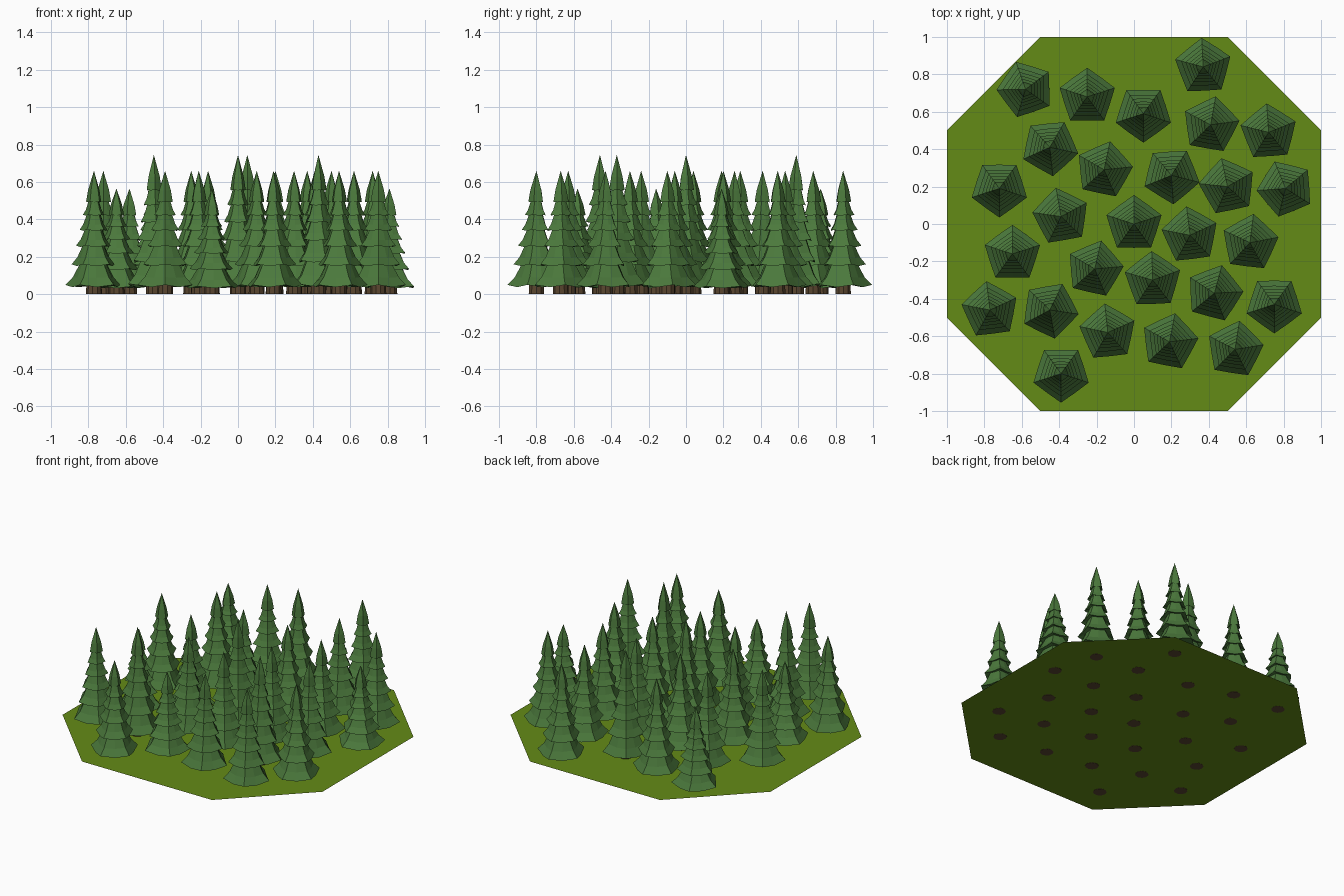
import bpy, bmesh
from math import cos, sin, radians, tau

if "Cube" in bpy.data.objects:
    bpy.data.objects.remove(bpy.data.objects["Cube"])


def material(name, rgb):
    m = bpy.data.materials.new(name)
    m.diffuse_color = (*rgb, 1)
    m.use_nodes = True
    m.node_tree.nodes["Principled BSDF"].inputs["Base Color"].default_value = m.diffuse_color
    return m


def finish(bm, name, mat):
    bmesh.ops.recalc_face_normals(bm, faces=bm.faces)
    me = bpy.data.meshes.new(name)
    bm.to_mesh(me)
    bm.free()
    me.materials.append(mat)
    return me


def place(me, name, loc=(0, 0, 0), angle=0, height=1):
    ob = bpy.data.objects.new(name, me)
    ob.location = loc
    ob.rotation_euler.z = radians(angle)
    ob.scale.z = height
    bpy.context.collection.objects.link(ob)


grass = material("grass", (0.127, 0.258, 0.008))
needles = material("needles", (0.07, 0.19, 0.045))
bark = material("bark", (0.10, 0.06, 0.028))

# Octagonal ground sheet
bm = bmesh.new()
bm.faces.new([bm.verts.new((x, y, 0.001)) for x, y in
              [(-.5, -1), (.5, -1), (1, -.5), (1, .5), (.5, 1), (-.5, 1), (-1, .5), (-1, -.5)]])
place(finish(bm, "ground", grass), "ground")


# Foliage: stacked five-pointed flared skirts, ten points per ring
def ring(bm, r, z, drop, pinch):
    return [bm.verts.new((r * k * cos(i * tau / 10), r * k * sin(i * tau / 10), z - d))
            for i in range(10) for k, d in [((1, 0), (pinch, drop))[i % 2]]]


def bridge(bm, a, b):
    for i in range(10):
        j = (i + 1) % 10
        bm.faces.new((a[i], a[j], b[j], b[i]))


def fan(bm, a, z):
    c = bm.verts.new((0, 0, z))
    for i in range(10):
        bm.faces.new((a[i], a[(i + 1) % 10], c))


tiers = [(0.050, 0.155), (0.160, 0.122), (0.260, 0.098),
         (0.345, 0.078), (0.425, 0.060), (0.495, 0.043), (0.66, 0)]
bm = bmesh.new()
for (z, r), (z2, r2) in zip(tiers, tiers[1:]):
    h = z2 - z
    low = ring(bm, r, z, 0.012 * r / 0.155, 0.82)
    mid = ring(bm, r * 0.74, z + h * 0.38, 0.004, 0.86)
    fan(bm, low, z + 0.02)
    bridge(bm, low, mid)
    if r2:
        top = ring(bm, r * 0.45, z + h * 1.15, 0, 0.9)
        bridge(bm, mid, top)
        fan(bm, top, z + h * 1.2)
    else:
        fan(bm, mid, z2)
foliage = finish(bm, "foliage", needles)

# Trunk
bm = bmesh.new()
bmesh.ops.create_cone(bm, cap_ends=True, segments=10, radius1=0.043, radius2=0.04, depth=0.075)
bmesh.ops.translate(bm, verts=bm.verts, vec=(0, 0, 0.0375))
trunk = finish(bm, "trunk", bark)

# Tree layout: x, y, rotation; heights in three classes
trees = [
    (.37, .84, 21), (-.58, .72, 37), (-.25, .68, 18), (.05, .59, 54), (.41, .53, 8),
    (.72, .49, 22), (-.45, .41, 60), (-.16, .29, 6), (.20, .26, 58), (.50, .20, 30),
    (.81, .19, 40), (-.72, .19, 54), (-.39, .04, 28), (0, 0, 18), (.30, -.06, 25),
    (.62, -.10, 11), (-.65, -.16, 18), (-.21, -.24, 5), (.10, -.30, 20), (.43, -.37, 3),
    (.75, -.43, 54), (-.77, -.46, 25), (-.45, -.46, 64), (-.14, -.58, 24),
    (.19, -.63, 7), (.54, -.67, 9), (-.39, -.80, 54)]
tall, short = {3, 13, 19, 22}, {1, 10, 16, 23}
for i, (x, y, a) in enumerate(trees):
    s = 0.745 / 0.66 if i in tall else 0.565 / 0.66 if i in short else 1
    place(foliage, f"tree_foliage_{i + 1}", (x, y, 0), a, s)
    place(trunk, f"tree_trunk_{i + 1}", (x, y, 0), a, s)
